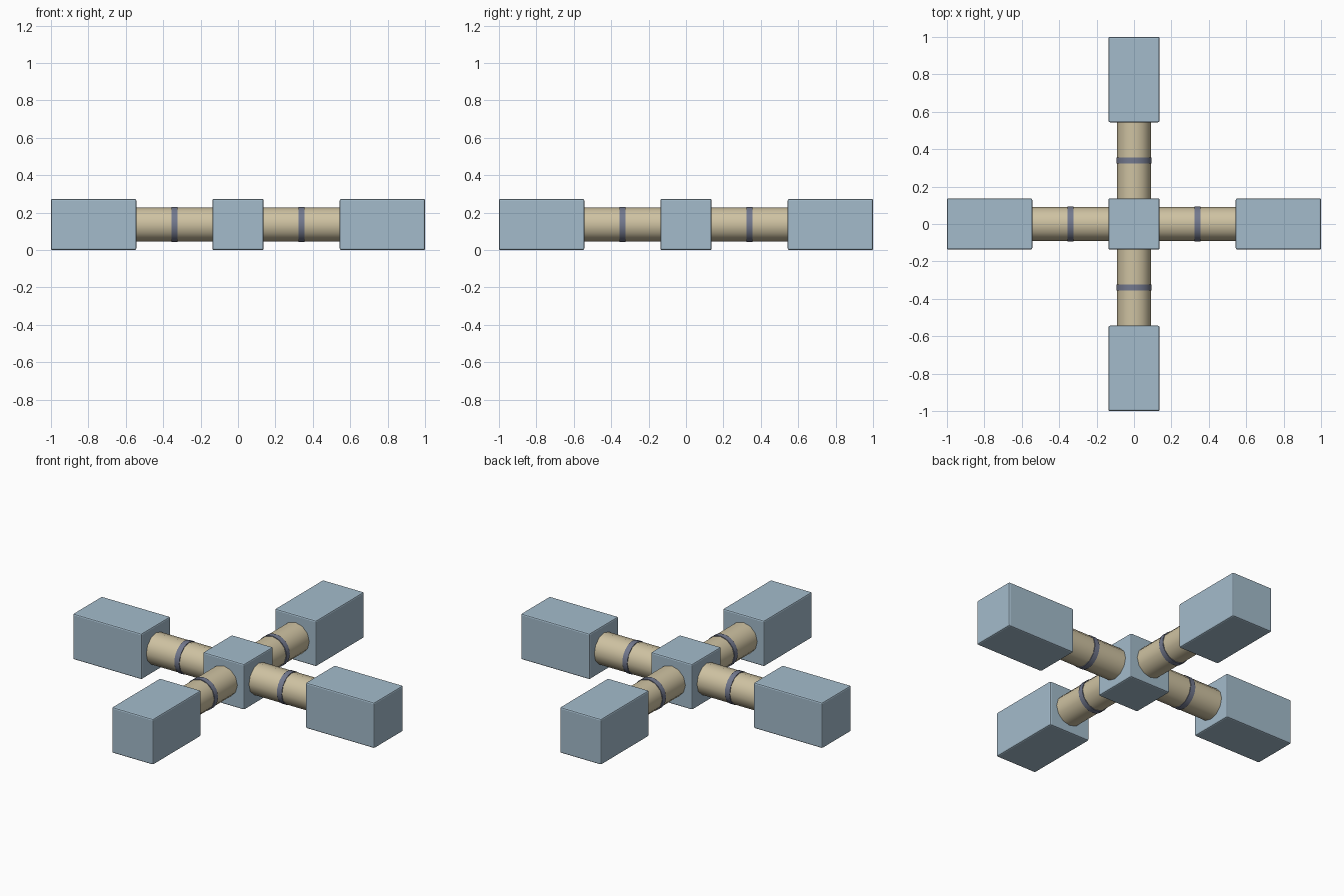
import bpy, math
from mathutils import Matrix, Vector

if "Cube" in bpy.data.objects:
    bpy.data.objects.remove(bpy.data.objects["Cube"])

H = 0.137          # half width of the blocks
ZC = 0.137         # height of the arm axis


def material(name, rgb):
    m = bpy.data.materials.new(name)
    m.diffuse_color = (*rgb, 1)
    m.use_nodes = True
    m.node_tree.nodes["Principled BSDF"].inputs["Base Color"].default_value = m.diffuse_color
    return m


BLUE = material("pale blue", (0.37, 0.50, 0.60))
TAN = material("sand", (0.62, 0.54, 0.36))
GREY = material("slate grey", (0.17, 0.19, 0.27))


def block(name, centre, size):
    bpy.ops.mesh.primitive_cube_add(size=1)
    ob = bpy.context.object
    ob.name = name
    ob.data.transform(Matrix.Translation(centre) @ Matrix.Diagonal((*size, 1)))
    ob.data.materials.append(BLUE)
    b = ob.modifiers.new("soft edges", 'BEVEL')
    b.width = 0.008
    b.segments = 2
    return ob


def rod(name, x0, x1, radius, sides, mat):
    bpy.ops.mesh.primitive_cylinder_add(vertices=sides, radius=radius, depth=x1 - x0)
    ob = bpy.context.object
    ob.name = name
    ob.data.transform(Matrix.Translation(((x0 + x1) / 2, 0, ZC))
                      @ Matrix.Rotation(math.pi / 2, 4, 'Y'))
    ob.data.materials.append(mat)
    bpy.ops.object.shade_smooth_by_angle(angle=math.radians(40))
    return ob


# central hub
block("hub_block", Vector((0, 0, ZC)), (2 * H, 2 * H, 2 * H))

# four identical arms: tube, collar ring, end block
for i, side in enumerate(("right", "back", "left", "front")):
    parts = (
        rod(side + "_tube", 0.12, 0.56, 0.092, 12, TAN),
        rod(side + "_collar", 0.324, 0.356, 0.0945, 24, GREY),
        block(side + "_end_block", Vector((0.772, 0, ZC)), (0.456, 2 * H, 2 * H)),
    )
    for ob in parts:
        ob.rotation_euler.z = i * math.pi / 2
